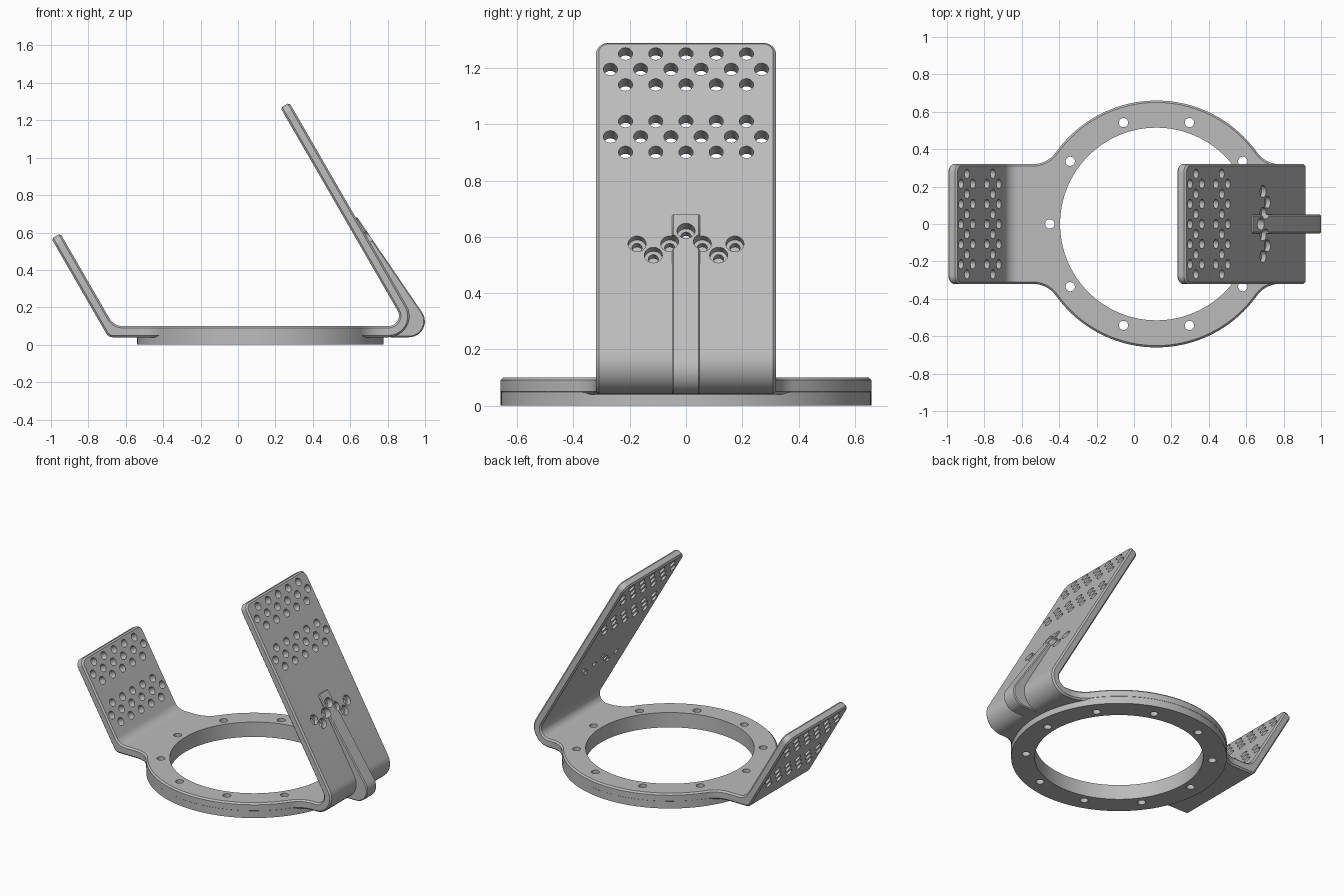
import bpy
import bmesh
from math import sin, cos, tan, pi, radians, atan2
from mathutils import Vector, Matrix

if "Cube" in bpy.data.objects:
    bpy.data.objects.remove(bpy.data.objects["Cube"])

CX, R_OUT, R_IN = 0.12, 0.66, 0.515     # ring
HALF_W, Z_LOW, Z_TOP = 0.32, 0.04, 0.10  # strap
SLOPE = radians(60)

grey = bpy.data.materials.new("plain grey")
grey.use_nodes = True
grey.diffuse_color = (0.5, 0.5, 0.5, 1)
grey.node_tree.nodes["Principled BSDF"].inputs["Base Color"].default_value = (0.5, 0.5, 0.5, 1)


def to_object(name, bm):
    bmesh.ops.recalc_face_normals(bm, faces=bm.faces)
    mesh = bpy.data.meshes.new(name)
    bm.to_mesh(mesh)
    bm.free()
    obj = bpy.data.objects.new(name, mesh)
    bpy.context.collection.objects.link(obj)
    mesh.materials.append(grey)
    return obj


def arc(center, r, start, end, n):
    return [center + r * Vector((cos(a), sin(a)))
            for a in (start + (end - start) * i / n for i in range(n + 1))]


def rounded(corners, n=12):
    """Polygon from (x, y, radius) corners."""
    pts = []
    for i, (x, y, r) in enumerate(corners):
        p = Vector((x, y))
        if r == 0:
            pts.append(p)
            continue
        a = (Vector(corners[i - 1][:2]) - p).normalized()
        b = (Vector(corners[(i + 1) % len(corners)][:2]) - p).normalized()
        half = a.angle(b) / 2
        c = p + (a + b).normalized() * r / sin(half)
        va, vb = p + a * r / tan(half) - c, p + b * r / tan(half) - c
        sa = atan2(va.y, va.x)
        turn = (atan2(vb.y, vb.x) - sa + pi) % (2 * pi) - pi
        pts += arc(c, r, sa, sa + turn, n)
    return pts


def prism(points, low, high, upright=False):
    """Extrude an outline along z, or along y when upright."""
    bm = bmesh.new()
    place = (lambda p: (p.x, low, p.y)) if upright else (lambda p: (p.x, p.y, low))
    face = bm.faces.new([bm.verts.new(place(p)) for p in points])
    new = bmesh.ops.extrude_face_region(bm, geom=[face])["geom"]
    shift = Vector((0, high - low, 0) if upright else (0, 0, high - low))
    bmesh.ops.translate(bm, vec=shift, verts=[v for v in new if isinstance(v, bmesh.types.BMVert)])
    bmesh.ops.recalc_face_normals(bm, faces=bm.faces)
    return bm


def chamfer(bm, width):
    bm.normal_update()
    edges = [e for e in bm.edges if e.calc_face_angle(0) > radians(50)]
    bmesh.ops.bevel(bm, geom=edges, offset=width, segments=1, affect='EDGES', clamp_overlap=True)


def combine(target, tool, operation):
    mod = target.modifiers.new(operation.title(), 'BOOLEAN')
    mod.operation, mod.solver, mod.object = operation, 'EXACT', tool
    bpy.context.view_layer.objects.active = target
    bpy.ops.object.modifier_apply(modifier=mod.name)
    bpy.data.objects.remove(tool)


def add_cylinder(bm, base, axis, radius, start, end, segments=24):
    turn = Vector((0, 0, 1)).rotation_difference(axis).to_matrix().to_4x4()
    bmesh.ops.create_cone(bm, cap_ends=True, segments=segments, radius1=radius, radius2=radius,
                          depth=end - start,
                          matrix=Matrix.Translation(base + axis * (start + end) / 2) @ turn)


# Bent strap: short leaning arm, floor, tall arm folded back over the ring
tip_left, tip_right = Vector((-0.997, 0.567)), Vector((0.275, 1.294))
across = 0.055 * Vector((sin(SLOPE), cos(SLOPE)))


def foot(tip, z):
    return tip.x + (tip.y - z) / tan(SLOPE)


in_left, in_right = tip_left + across, tip_right - across
strap_bm = prism(rounded([
    (*tip_left, 0), (foot(tip_left, Z_LOW), Z_LOW, 0.04),
    (foot(tip_right, Z_LOW), Z_LOW, 0.112), (*tip_right, 0),
    (*in_right, 0), (foot(in_right, Z_TOP), Z_TOP, 0.055),
    (foot(in_left, Z_TOP), Z_TOP, 0.08), (*in_left, 0)]), -HALF_W, HALF_W, True)
tips = [(tip_left + in_left) / 2, (tip_right + in_right) / 2]
tip_edges = []
for e in strap_bm.edges:
    mid = (e.verts[0].co + e.verts[1].co) / 2
    if any((Vector((mid.x, mid.z)) - t).length < 0.005 for t in tips) and abs(mid.y) > 0.3:
        tip_edges.append(e)
bmesh.ops.bevel(strap_bm, geom=tip_edges, offset=0.045, segments=8, profile=0.5, affect='EDGES')
chamfer(strap_bm, 0.01)
bracket = to_object("bracket", strap_bm)

# Ring plate with fillets blending into the strap
blend = 0.15
join_angle = atan2(HALF_W + blend, R_OUT)
center = Vector((CX, 0))
blend_center = center + Vector((-R_OUT, HALF_W + blend))
side = [Vector((-0.6, HALF_W))]
side += arc(blend_center, blend, -pi / 2, -join_angle, 12)
side += arc(center, R_OUT, pi - join_angle, pi / 2, 28)[1:]
side += [Vector((2 * CX - p.x, p.y)) for p in reversed(side[1:-1])] + [Vector((0.8, HALF_W))]
plate_bm = prism(side + [Vector((p.x, -p.y)) for p in reversed(side)], Z_LOW, Z_TOP)
chamfer(plate_bm, 0.01)
combine(bracket, to_object("plate", plate_bm), 'UNION')

# Lower half of the ring
ring_bm = prism(arc(center, R_OUT - 0.001, 0, 2 * pi, 128)[:-1], 0, 0.06)
combine(bracket, to_object("ring_base", ring_bm), 'UNION')

# Stiffening rib behind the tall arm
rib_bm = prism(rounded([
    (0.635, 0.685, 0), (1.075, Z_LOW, 0.085), (0.81, Z_LOW, 0), (0.805, 0.069, 0),
    (0.864, 0.093, 0), (0.888, 0.152, 0), (0.877, 0.194, 0), (0.615, 0.65, 0)]),
    -0.05, 0.05, True)
chamfer(rib_bm, 0.006)
combine(bracket, to_object("rib", rib_bm), 'UNION')

# Ring opening
bore_bm = prism(arc(center, R_IN, 0, 2 * pi, 128)[:-1], -0.1, 0.13)
combine(bracket, to_object("bore", bore_bm), 'DIFFERENCE')

# Screw holes around the ring and staggered hole grids on both arms
holes = bmesh.new()
up = Vector((0, 0, 1))
for i in range(10):
    a = 2 * pi * i / 10
    add_cylinder(holes, Vector((CX + 0.57 * cos(a), 0.57 * sin(a), 0)), up, 0.025, -0.1, 0.13)

normal = Vector((sin(SLOPE), 0, cos(SLOPE)))
down = Vector((cos(SLOPE), 0, -sin(SLOPE)))
outer_left = Vector((in_left.x, 0, in_left.y))
outer_right = Vector((tip_right.x, 0, tip_right.y))
for top in (outer_left, outer_right):
    for group in (0.05, 0.327):
        for row in range(3):
            count = 6 if row == 1 else 5
            for k in range(count):
                y = (k - (count - 1) / 2) * 0.1075
                spot = top + down * (group + row * 0.0635) + Vector((0, y, 0))
                add_cylinder(holes, spot, normal, 0.025, -0.09, 0.03)

# Zigzag of counterbored holes over the rib
bores = bmesh.new()
for k in range(-3, 4):
    z = (0.615, 0.575, 0.535, 0.575)[abs(k)]
    spot = outer_right + down * ((tip_right.y - z) / sin(SLOPE)) + Vector((0, k * 0.058, 0))
    add_cylinder(holes, spot, normal, 0.018, -0.09, 0.05)
    add_cylinder(bores, spot, normal, 0.032, -0.028, 0.08)
combine(bracket, to_object("counterbores", bores), 'DIFFERENCE')
combine(bracket, to_object("hole_cutters", holes), 'DIFFERENCE')

# Smooth curves, sharp edges
bpy.ops.object.select_all(action='DESELECT')
bracket.select_set(True)
bpy.context.view_layer.objects.active = bracket
bpy.ops.object.shade_smooth_by_angle(angle=radians(30))
